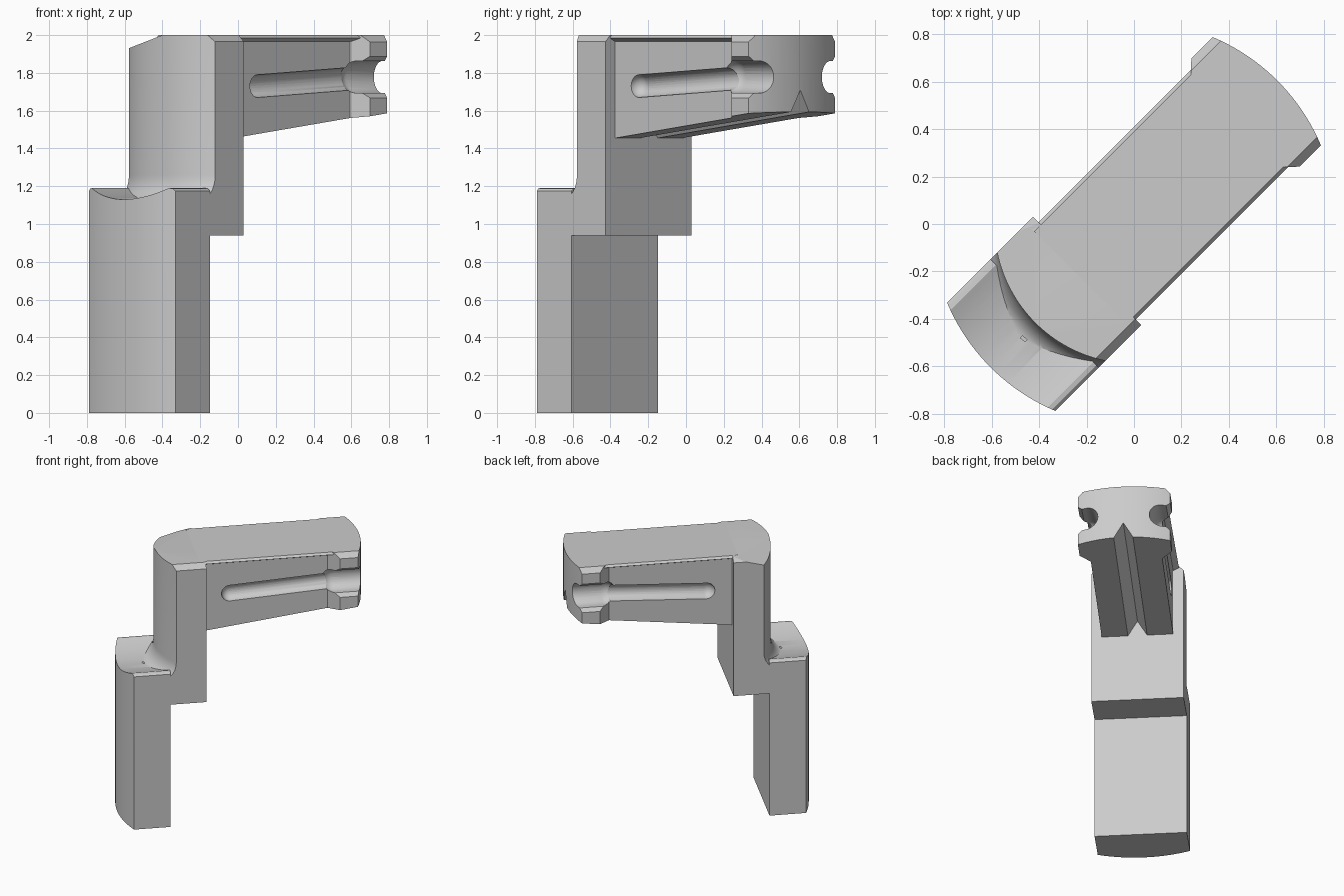
import bpy, bmesh, math
from mathutils import Vector, Matrix

if "Cube" in bpy.data.objects:
    bpy.data.objects.remove(bpy.data.objects["Cube"])

# Working frame: x runs along the arm, y across it; turned 45 degrees at the end
HALF = 0.323      # half width of foot, post and end lugs
OUTER = 0.856     # radius of the foot and arm ends
INNER = 0.59      # radius of the post's outer wall
BACK = -0.28      # plane where the arm leaves the post


def to_object(name, bm):
    bmesh.ops.recalc_face_normals(bm, faces=bm.faces)
    mesh = bpy.data.meshes.new(name)
    bm.to_mesh(mesh)
    bm.free()
    obj = bpy.data.objects.new(name, mesh)
    bpy.context.collection.objects.link(obj)
    return obj


def prism(name, points, start, end, axis="X"):
    """Extrude a profile: (y, z) along X, (x, z) along Y or (x, y) along Z."""
    place = {"X": lambda a, b, t: (t, a, b),
             "Y": lambda a, b, t: (a, t, b),
             "Z": lambda a, b, t: (a, b, t)}[axis]
    bm = bmesh.new()
    low = [bm.verts.new(place(a, b, start)) for a, b in points]
    high = [bm.verts.new(place(a, b, end)) for a, b in points]
    bm.faces.new(low)
    bm.faces.new(high)
    for i in range(len(points)):
        j = (i + 1) % len(points)
        bm.faces.new((low[i], low[j], high[j], high[i]))
    return to_object(name, bm)


def lathe(name, profile, steps=160):
    """Spin an (r, z) outline about z, closed with caps."""
    bm = bmesh.new()
    rings = [[bm.verts.new((r * math.cos(math.tau * i / steps),
                            r * math.sin(math.tau * i / steps), z))
              for i in range(steps)] for r, z in profile]
    for a, b in zip(rings, rings[1:]):
        for i in range(steps):
            j = (i + 1) % steps
            bm.faces.new((a[i], a[j], b[j], b[i]))
    bm.faces.new(rings[0])
    bm.faces.new(rings[-1])
    return to_object(name, bm)


def rod(name, p, q, radius):
    p, q = Vector(p), Vector(q)
    turn = (q - p).to_track_quat("Z", "Y").to_matrix().to_4x4()
    bm = bmesh.new()
    bmesh.ops.create_cone(bm, cap_ends=True, segments=32, radius1=radius, radius2=radius,
                          depth=(q - p).length,
                          matrix=Matrix.Translation((p + q) / 2) @ turn)
    return to_object(name, bm)


def ball(name, centre, radius):
    bm = bmesh.new()
    bmesh.ops.create_uvsphere(bm, u_segments=32, v_segments=16, radius=radius,
                              matrix=Matrix.Translation(centre))
    return to_object(name, bm)


def combine(target, other, operation):
    mod = target.modifiers.new("combine", "BOOLEAN")
    mod.object, mod.operation, mod.solver = other, operation, "EXACT"
    graph = bpy.context.evaluated_depsgraph_get()
    graph.update()
    mesh = bpy.data.meshes.new_from_object(target.evaluated_get(graph))
    target.modifiers.clear()
    target.data = mesh
    bpy.data.objects.remove(other)


def arc(cy, cz, ry, rz, a0, a1, n):
    return [(cy + ry * math.cos(math.radians(a0 + (a1 - a0) * i / n)),
             cz + rz * math.sin(math.radians(a0 + (a1 - a0) * i / n))) for i in range(n + 1)]


# Foot: dished top, round outer face
dish = [(0.29 * (1 - i / 12), 1.13 + 0.06 * (1 - i / 12) ** 2) for i in range(25)]
foot = prism("foot", [(-HALF, 0), (HALF, 0), (HALF, 1.175), (0.31, 1.187)] + dish
             + [(-0.31, 1.187), (-HALF, 1.175)], -1, -0.534)
combine(foot, lathe("foot_round", [(OUTER, -0.1), (OUTER, 2.1)]), "INTERSECT")

# Post: chamfered block with a round outer wall flaring into the foot
post = prism("post", [(-HALF, 0.94), (HALF, 0.94), (HALF, 1.965), (0.287, 2),
                      (-0.287, 2), (-HALF, 1.965)], -0.8, BACK)
flare = arc(INNER + 0.09, 1.26, 0.09, 0.13, 270, 180, 10)
combine(post, lathe("post_round", [(INNER + 0.09, 0.8)] + flare + [(INNER, 2.1)]), "INTERSECT")

# Sloping cut on the post's top corner, square to the world x axis
corner = prism("corner_cut", [(-0.4, 2), (-0.4, 2.2), (-0.8, 2.2), (-0.8, 1.844)], -1, 1, "Y")
corner.data.transform(Matrix.Rotation(math.radians(-45), 4, "Z"))
combine(post, corner, "DIFFERENCE")

# Arm: slim beam with an overhanging lip along the top
arm = prism("arm", [(-0.25, 1.3), (0.25, 1.3), (0.25, 1.965), (0.29, 1.985), (0.275, 2),
                    (-0.275, 2), (-0.29, 1.985), (-0.25, 1.965)], BACK - 0.04, 0.95)

# Widened lugs at the arm's end
lug_plan = [(0.59, 0.25), (0.665, HALF), (0.95, HALF), (0.95, -HALF), (0.665, -HALF), (0.59, -0.25)]
lugs = prism("lugs", lug_plan, 1.3, 2, "Z")
combine(lugs, prism("lug_chamfer", [(-HALF - 0.01, 1.2), (HALF + 0.01, 1.2), (HALF + 0.01, 1.955),
                                    (0.287, 2), (-0.287, 2), (-HALF - 0.01, 1.955)], 0.5, 1),
        "INTERSECT")
combine(arm, lugs, "UNION")
combine(arm, lathe("arm_round", [(OUTER, 1), (OUTER, 2.1)]), "INTERSECT")

# Sloping underside with a V groove along it
SLOPE = 0.122


def underside(x):
    return 1.455 + SLOPE * (x - BACK)


combine(arm, prism("under_cut", [(-0.5, underside(-0.5)), (1, underside(1)), (1, 1), (-0.5, 1)],
                   -1, 1, "Y"), "DIFFERENCE")
vee = prism("vee_cut", [(-0.085, -0.03), (0.085, -0.03), (0, 0.115)], -0.5, 1)
for v in vee.data.vertices:
    v.co.z += underside(v.co.x)
combine(arm, vee, "DIFFERENCE")

# Side grooves, their inner pockets and the open notches at the end
for s in (-1, 1):
    combine(arm, rod("groove_cut", (-0.1, s * 0.25, 1.73), (0.7, s * 0.25, 1.775), 0.06), "DIFFERENCE")
    combine(arm, ball("groove_end", (-0.1, s * 0.25, 1.73), 0.0605), "DIFFERENCE")
    combine(arm, ball("notch_end", (0.625, s * 0.265, 1.778), 0.086), "DIFFERENCE")
    notch = arc(0.265, 1.778, 0.085, 0.085, 90, 270, 16)
    notch += [(0.295, 1.693), (0.4, 1.6), (0.4, 1.956), (0.295, 1.863)]
    combine(arm, prism("notch_cut", [(s * y, z) for y, z in notch], 0.62, 1), "DIFFERENCE")

# Join into one solid and turn to the diagonal
bracket = post
bracket.name = "bracket"
combine(bracket, foot, "UNION")
combine(bracket, arm, "UNION")
bracket.data.transform(Matrix.Rotation(math.radians(45), 4, "Z"))

grey = bpy.data.materials.new("plain grey")
grey.use_nodes = True
colour = (0.6, 0.6, 0.6, 1)
grey.diffuse_color = colour
grey.node_tree.nodes["Principled BSDF"].inputs["Base Color"].default_value = colour
bracket.data.materials.clear()
bracket.data.materials.append(grey)
for face in bracket.data.polygons:
    face.material_index = 0

bpy.ops.object.select_all(action="DESELECT")
bracket.select_set(True)
bpy.context.view_layer.objects.active = bracket
bpy.ops.object.shade_smooth_by_angle(angle=math.radians(25))
